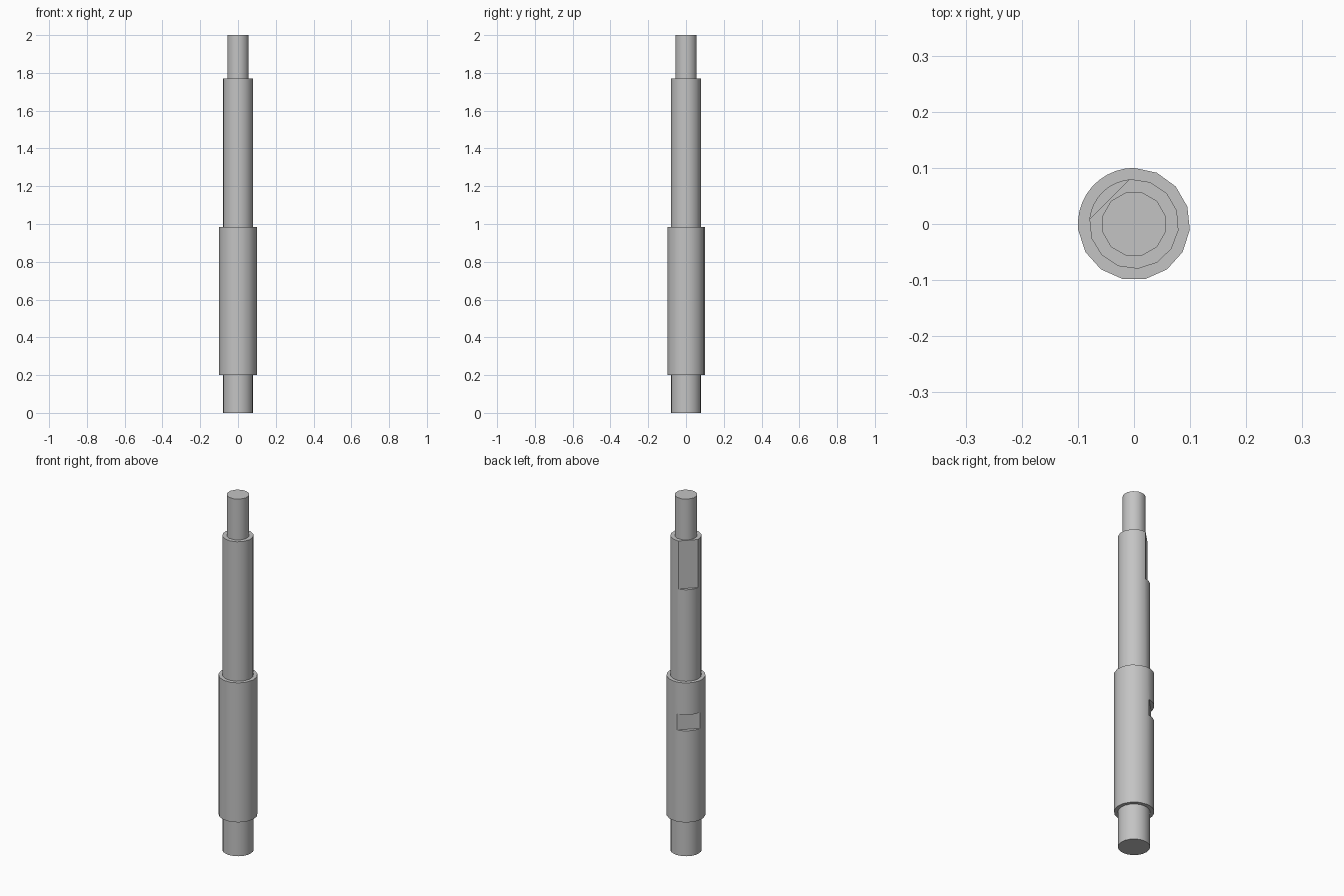
import bpy
import bmesh
from math import cos, sin, radians

# Remove the default cube
cube = bpy.data.objects.get("Cube")
if cube:
    bpy.data.objects.remove(cube, do_unlink=True)

steel = bpy.data.materials.new("steel_grey")
steel.use_nodes = True
GREY = (0.55, 0.55, 0.55, 1)
steel.diffuse_color = GREY
steel.node_tree.nodes["Principled BSDF"].inputs["Base Color"].default_value = GREY


def arc(start, end, steps):
    """Angles from start up to, but not including, end."""
    return [start + (end - start) * i / steps for i in range(steps)]


def shaft_section(name, radius, z0, z1, angles):
    """Closed prism whose outline lies on a circle."""
    bm = bmesh.new()
    ring = [bm.verts.new((radius * cos(radians(a)), radius * sin(radians(a)), z0))
            for a in angles]
    base = bm.faces.new(ring)
    top = bmesh.ops.extrude_face_region(bm, geom=[base])["geom"]
    bmesh.ops.translate(bm, vec=(0, 0, z1 - z0),
                        verts=[v for v in top if isinstance(v, bmesh.types.BMVert)])
    bmesh.ops.recalc_face_normals(bm, faces=bm.faces)
    mesh = bpy.data.meshes.new(name)
    bm.to_mesh(mesh)
    bm.free()
    mesh.materials.append(steel)
    obj = bpy.data.objects.new(name, mesh)
    bpy.context.collection.objects.link(obj)
    return obj


def activate(obj):
    bpy.ops.object.select_all(action="DESELECT")
    obj.select_set(True)
    bpy.context.view_layer.objects.active = obj


def cut_flat(obj, depth, z0, z1):
    """Mill a flat facing back and to -x, at a distance from the axis."""
    size = 0.2
    d = (depth + size / 2) * sin(radians(45))
    bpy.ops.mesh.primitive_cube_add(size=1, location=(-d, d, (z0 + z1) / 2),
                                    rotation=(0, 0, radians(135)))
    cutter = bpy.context.object
    cutter.name = "flat_cutter"
    cutter.hide_render = True
    cutter.scale = (size, size * 2, z1 - z0)
    cutter.data.materials.append(steel)
    mod = obj.modifiers.new("flat", "BOOLEAN")
    mod.operation = "DIFFERENCE"
    mod.solver = "EXACT"
    mod.object = cutter
    activate(obj)
    bpy.ops.object.modifier_apply(modifier=mod.name)
    bpy.data.objects.remove(cutter, do_unlink=True)


# Stepped shaft, with finer facets on the side that carries the flats
lower_journal = shaft_section("lower_journal", 0.08, 0, 0.2, arc(0, 360, 20))
collar = shaft_section("collar", 0.1, 0.2, 0.985,
                       arc(90, 186, 10) + arc(186, 450, 11))
upper_shaft = shaft_section("upper_shaft", 0.08, 0.985, 1.77,
                            arc(94, 173, 8) + arc(173, 454, 11))
tip = shaft_section("tip", 0.058, 1.77, 2, arc(15, 375, 12))

# Milled flats
cut_flat(collar, 0.08, 0.715, 0.805)
cut_flat(upper_shaft, 0.062, 1.5, 1.8)

for part in (lower_journal, collar, upper_shaft, tip):
    activate(part)
    bpy.ops.object.shade_smooth_by_angle(angle=radians(35))
